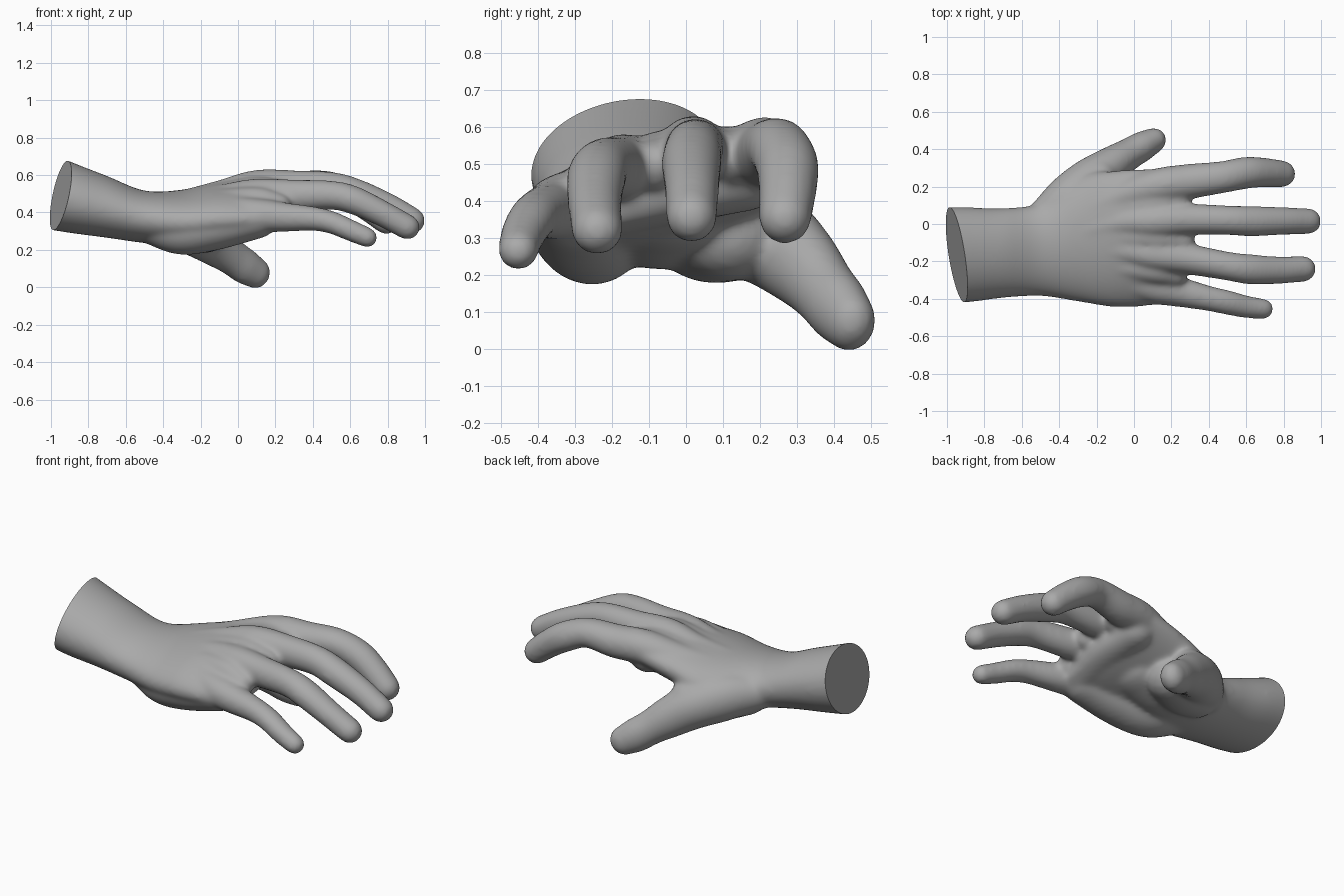
import bpy, bmesh, math
from mathutils import Vector

SEG = 24
GROW = 0.006  # makes up for the shrinkage of the smoothing
skin = bpy.data.materials.new("grey_skin")
skin.diffuse_color = (0.4, 0.4, 0.4, 1)

bm = bmesh.new()


def loft(rings):
    """Skin a list of closed rings and cap both ends."""
    vs = [[bm.verts.new(p) for p in r] for r in rings]
    n = len(vs[0])
    for a, b in zip(vs, vs[1:]):
        for i in range(n):
            j = (i + 1) % n
            bm.faces.new((a[i], a[j], b[j], b[i]))
    bm.faces.new(vs[0][::-1])
    bm.faces.new(vs[-1])


def spline(keys, steps=6):
    """Catmull-Rom through tuples of any length."""
    k = [Vector(p) for p in keys]
    k = [k[0] * 2 - k[1]] + k + [k[-1] * 2 - k[-2]]
    out = []
    for i in range(1, len(k) - 2):
        a, b, c, d = k[i - 1:i + 3]
        for s in range(steps):
            t = s / steps
            out.append(0.5 * (2 * b + (c - a) * t + (2 * a - 5 * b + 4 * c - d) * t * t
                              + (3 * b - a - 3 * c + d) * t ** 3))
    return out + [k[-2]]


def limb(keys):
    """Round-ended tube; keys are x, y, z, half width, half height."""
    pts = spline(keys)
    pos = [Vector(p[:3]) for p in pts]
    n = len(pts)
    tan = [(pos[min(i + 1, n - 1)] - pos[max(i - 1, 0)]).normalized() for i in range(n)]
    data = [(pos[i], tan[i], pts[i][3] + GROW, pts[i][4] + GROW) for i in range(n)]

    def cap(i, sign):
        c, t, w, h = data[i]
        r = (w + h) / 2
        return [(c + t * sign * r * math.sin(a), t, w * math.cos(a), h * math.cos(a))
                for a in (math.radians(d) for d in (20, 40, 60, 80))]
    data = cap(0, -1)[::-1] + data + cap(n - 1, 1)
    rings = []
    for c, t, w, h in data:
        up = Vector((0, 0, 1))
        side = up.cross(t).normalized()
        up = t.cross(side)
        rings.append([c + side * w * math.cos(a) + up * h * math.sin(a)
                      for a in (2 * math.pi * i / SEG for i in range(SEG))])
    loft(rings)


# forearm and palm core: x, centre y, centre z, half width, half height, sideways slope
core = spline([(-1.15, -.165, .555, .255, .222, .06),
               (-.91, -.165, .485, .255, .192, .05),
               (-.7, -.155, .43, .24, .165, .04),
               (-.5, -.135, .377, .25, .14, .03),
               (-.3, -.08, .372, .335, .148, .07),
               (-.1, -.08, .413, .365, .143, .14),
               (.1, -.07, .44, .365, .125, .2),
               (.24, -.06, .45, .345, .085, .23)])
rings = []
for x, y, z, w, h, k in core:
    ring = []
    for i in range(48):
        a = 2 * math.pi * i / 48
        dy = w * math.cos(a)
        ring.append((x, y + dy, z + dy * k + h * math.sin(a)))
    rings.append(ring)
loft(rings)

# fingers, each running on from a bone ridge on the back of the hand
limb([(-.45, -.03, .37, .07, .09), (-.1, .13, .467, .085, .09), (.12, .20, .528, .09, .09),
      (.3, .228, .53, .088, .087), (.47, .25, .543, .08, .075), (.6, .274, .495, .08, .078),
      (.7, .275, .43, .073, .073), (.793, .268, .355, .066, .066)])         # index
limb([(-.45, -.09, .38, .07, .09), (-.1, .0, .48, .075, .085), (.1, .015, .537, .085, .085),
      (.3, .025, .537, .078, .083), (.5, .02, .535, .073, .076), (.63, .015, .50, .076, .075),
      (.8, .016, .43, .068, .068), (.932, .015, .357, .064, .064)])         # middle
limb([(-.45, -.16, .38, .07, .09), (-.1, -.14, .455, .075, .085), (.1, -.165, .493, .08, .083),
      (.3, -.19, .49, .076, .08), (.5, -.225, .492, .071, .072), (.62, -.242, .465, .075, .07),
      (.77, -.247, .395, .068, .064), (.905, -.24, .322, .064, .062)])      # ring
limb([(-.45, -.24, .36, .07, .09), (-.1, -.29, .388, .08, .09), (.1, -.335, .385, .085, .085),
      (.25, -.365, .375, .074, .073), (.4, -.398, .367, .062, .06), (.5, -.42, .347, .06, .055),
      (.6, -.443, .305, .055, .052), (.692, -.454, .266, .049, .048)])      # little
# flesh filling the grooves between the bone ridges, out to the finger webs
limb([(-.42, -.05, .38, .06, .09), (-.1, .07, .467, .075, .085), (.1, .11, .515, .07, .082),
      (.24, .125, .515, .055, .065)])
limb([(-.42, -.12, .38, .06, .09), (-.1, -.07, .463, .075, .085), (.1, -.075, .5, .07, .085),
      (.26, -.085, .495, .055, .065)])
limb([(-.42, -.2, .37, .06, .09), (-.1, -.22, .43, .075, .085), (.1, -.25, .445, .07, .085),
      (.22, -.275, .43, .055, .065)])
# thumb and its fleshy base
limb([(-.5, .03, .36, .08, .09), (-.36, .135, .34, .115, .125), (-.23, .23, .295, .12, .125),
      (-.12, .315, .225, .095, .11), (-.03, .372, .16, .08, .092), (.04, .413, .11, .075, .09),
      (.097, .443, .075, .064, .078)])
limb([(-.42, .02, .32, .12, .1), (-.3, .07, .30, .15, .115), (-.17, .12, .305, .14, .115)])
# heel of the palm on the outer side
limb([(-.45, -.22, .34, .11, .11), (-.3, -.25, .305, .13, .125), (-.12, -.28, .325, .135, .12),
      (.1, -.305, .365, .12, .1)])
# middle of the palm, bridging the two pads
limb([(-.42, -.08, .33, .13, .09), (-.25, -.07, .322, .15, .1), (-.05, -.05, .37, .16, .1)])
# pad below the knuckles
limb([(.13, -.28, .365, .1, .07), (.14, -.05, .42, .12, .08), (.13, .17, .46, .1, .08)])
# web between thumb and index
limb([(-.38, .11, .36, .1, .1), (-.25, .21, .345, .1, .09), (-.18, .25, .335, .085, .085)])

mesh = bpy.data.meshes.new("hand")
bmesh.ops.recalc_face_normals(bm, faces=bm.faces)
bm.to_mesh(mesh)
bm.free()
hand = bpy.data.objects.new("hand", mesh)
bpy.context.collection.objects.link(hand)
bpy.context.view_layer.objects.active = hand
hand.select_set(True)

# fuse the parts into one soft skin
fuse = hand.modifiers.new("fuse", "REMESH")
fuse.mode = "VOXEL"
fuse.voxel_size = 0.011
soft = hand.modifiers.new("soft", "SMOOTH")
soft.factor = 0.5
soft.iterations = 24
for m in ("fuse", "soft"):
    bpy.ops.object.modifier_apply(modifier=m)

# slanted flat cut across the forearm
bm = bmesh.new()
bm.from_mesh(mesh)
res = bmesh.ops.bisect_plane(bm, geom=bm.verts[:] + bm.edges[:] + bm.faces[:],
                             plane_co=(-.948, -.165, .49), plane_no=(-1, -.176, .237),
                             clear_outer=True)
edges = [e for e in res["geom_cut"] if isinstance(e, bmesh.types.BMEdge)]
bmesh.ops.holes_fill(bm, edges=edges)
bm.to_mesh(mesh)
bm.free()
mesh.materials.clear()
mesh.materials.append(skin)
bpy.ops.object.shade_smooth_by_angle(angle=math.radians(45))
